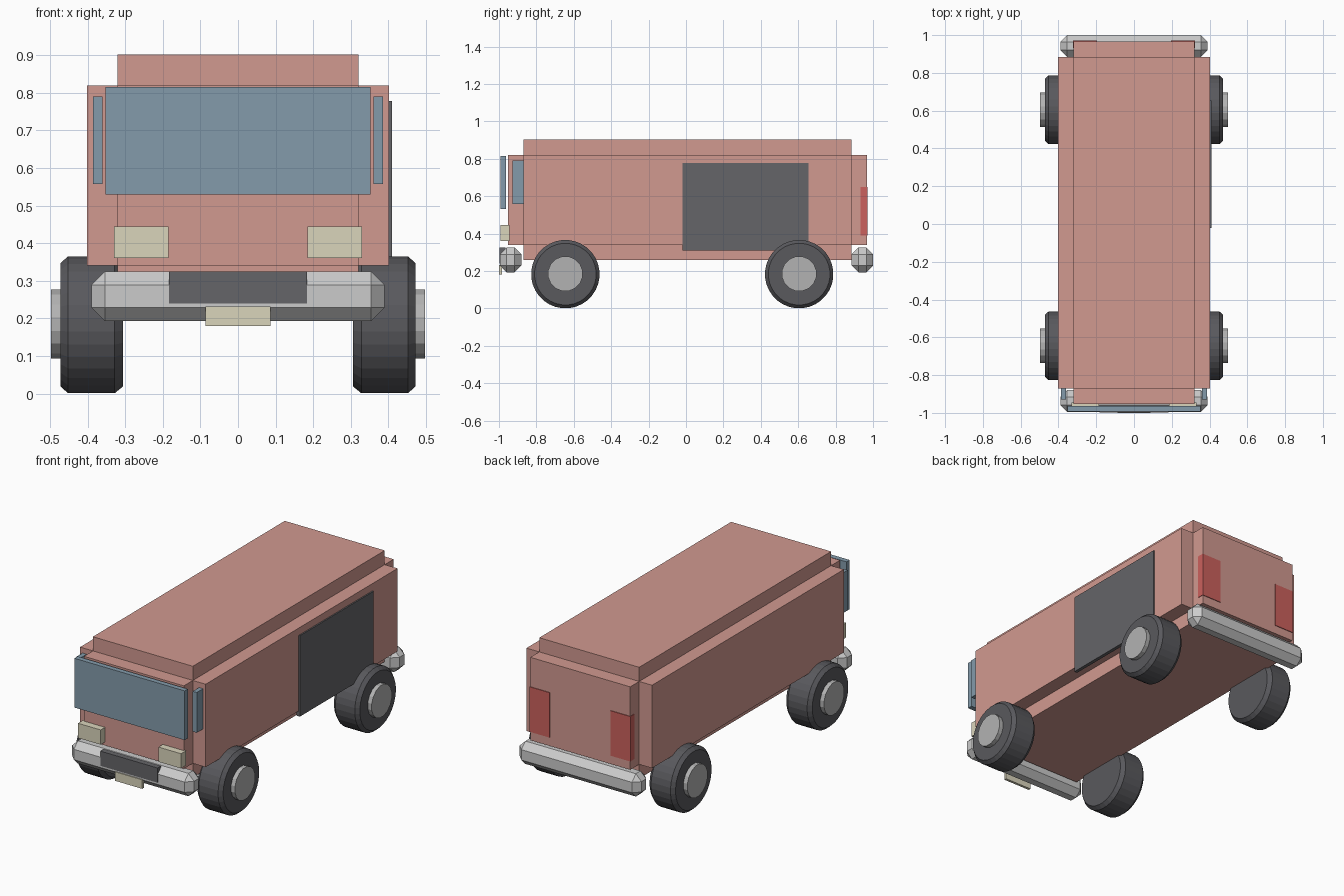
import bpy, bmesh, math
from mathutils import Matrix, Vector

if "Cube" in bpy.data.objects:
    bpy.data.objects.remove(bpy.data.objects["Cube"])


def material(name, rgb):
    m = bpy.data.materials.new(name)
    m.diffuse_color = (*rgb, 1)
    m.use_nodes = True
    m.node_tree.nodes["Principled BSDF"].inputs["Base Color"].default_value = m.diffuse_color
    return m


PAINT = material("paint", (0.64, 0.32, 0.28))
GLASS = material("glass", (0.23, 0.33, 0.41))
LAMP = material("lamp", (0.70, 0.66, 0.50))
RED = material("red_lens", (0.60, 0.12, 0.11))
DARK = material("dark", (0.13, 0.13, 0.14))
RUBBER = material("rubber", (0.10, 0.10, 0.11))
CHROME = material("chrome", (0.70, 0.71, 0.68))
HUB = material("hub_metal", (0.45, 0.45, 0.45))


def finish(name, bm, mat):
    bmesh.ops.recalc_face_normals(bm, faces=bm.faces)
    me = bpy.data.meshes.new(name)
    bm.to_mesh(me)
    bm.free()
    ob = bpy.data.objects.new(name, me)
    bpy.context.collection.objects.link(ob)
    me.materials.append(mat)
    return ob


def box_mesh(x, y, z):
    size = Vector((x[1] - x[0], y[1] - y[0], z[1] - z[0]))
    mid = Vector((x[0] + x[1], y[0] + y[1], z[0] + z[1])) / 2
    bm = bmesh.new()
    bmesh.ops.create_cube(bm, size=1, matrix=Matrix.Translation(mid) @ Matrix.Diagonal((*size, 1)))
    bm.normal_update()
    return bm


def box(name, x, y, z, mat, bevel=0):
    ob = finish(name, box_mesh(x, y, z), mat)
    if bevel:
        mod = ob.modifiers.new("chamfer", "BEVEL")
        mod.width = bevel
        mod.segments = 1
    return ob


def lathe_x(name, profile, sides, centre, side, mat):
    """Closed solid turned about the x axis from (x, radius) points."""
    bm = bmesh.new()
    rings = []
    for x, r in profile:
        angles = [2 * math.pi * (i + 0.5) / sides for i in range(sides)]
        rings.append([bm.verts.new((side * x, centre[0] + r * math.cos(a), centre[1] + r * math.sin(a)))
                      for a in angles])
    for a, b in zip(rings, rings[1:]):
        for i in range(sides):
            j = (i + 1) % sides
            bm.faces.new((a[i], a[j], b[j], b[i]))
    bm.faces.new(rings[0])
    bm.faces.new(rings[-1])
    return finish(name, bm, mat)


# Body: core block with each of its six faces pushed out
bm = box_mesh((-0.32, 0.32), (-0.87, 0.885), (0.34, 0.82))
for f in bmesh.ops.extrude_discrete_faces(bm, faces=bm.faces[:])["faces"]:
    bmesh.ops.translate(bm, verts=f.verts, vec=f.normal * 0.082)
finish("body", bm, PAINT)

# Front and rear bumpers
box("front_bumper", (-0.39, 0.39), (-0.995, -0.88), (0.193, 0.325), CHROME, 0.036)
box("rear_bumper", (-0.39, 0.39), (0.885, 1.0), (0.193, 0.325), CHROME, 0.036)

# Windscreen, grille, number plate
box("windscreen", (-0.353, 0.353), (-0.992, -0.963), (0.53, 0.815), GLASS)
box("grille", (-0.183, 0.183), (-0.997, -0.965), (0.24, 0.325), DARK)
box("plate", (-0.087, 0.087), (-1.0, -0.985), (0.18, 0.232), LAMP)

# Sliding door on the right side only
box("sliding_door", (0.39, 0.41), (-0.02, 0.655), (0.31, 0.778), DARK)

# Paired parts
for tag, s in (("left", -1), ("right", 1)):
    def span(a, b):
        return tuple(sorted((s * a, s * b)))

    box(f"headlight_{tag}", span(0.185, 0.33), (-0.992, -0.945), (0.36, 0.445), LAMP)
    box(f"quarter_window_{tag}", span(0.36, 0.386), (-0.928, -0.868), (0.557, 0.79), GLASS)
    box(f"tail_light_{tag}", span(0.195, 0.323), (0.932, 0.971), (0.39, 0.65), RED)

    for end, y in (("front", -0.645), ("rear", 0.605)):
        tyre = [(0.306, 0.165), (0.328, 0.183), (0.452, 0.183), (0.472, 0.165)]
        lathe_x(f"{end}_tyre_{tag}", tyre, 32, (y, 0.183), s, RUBBER)
        lathe_x(f"{end}_hub_{tag}", [(0.46, 0.094), (0.497, 0.094)], 16, (y, 0.185), s, HUB)
